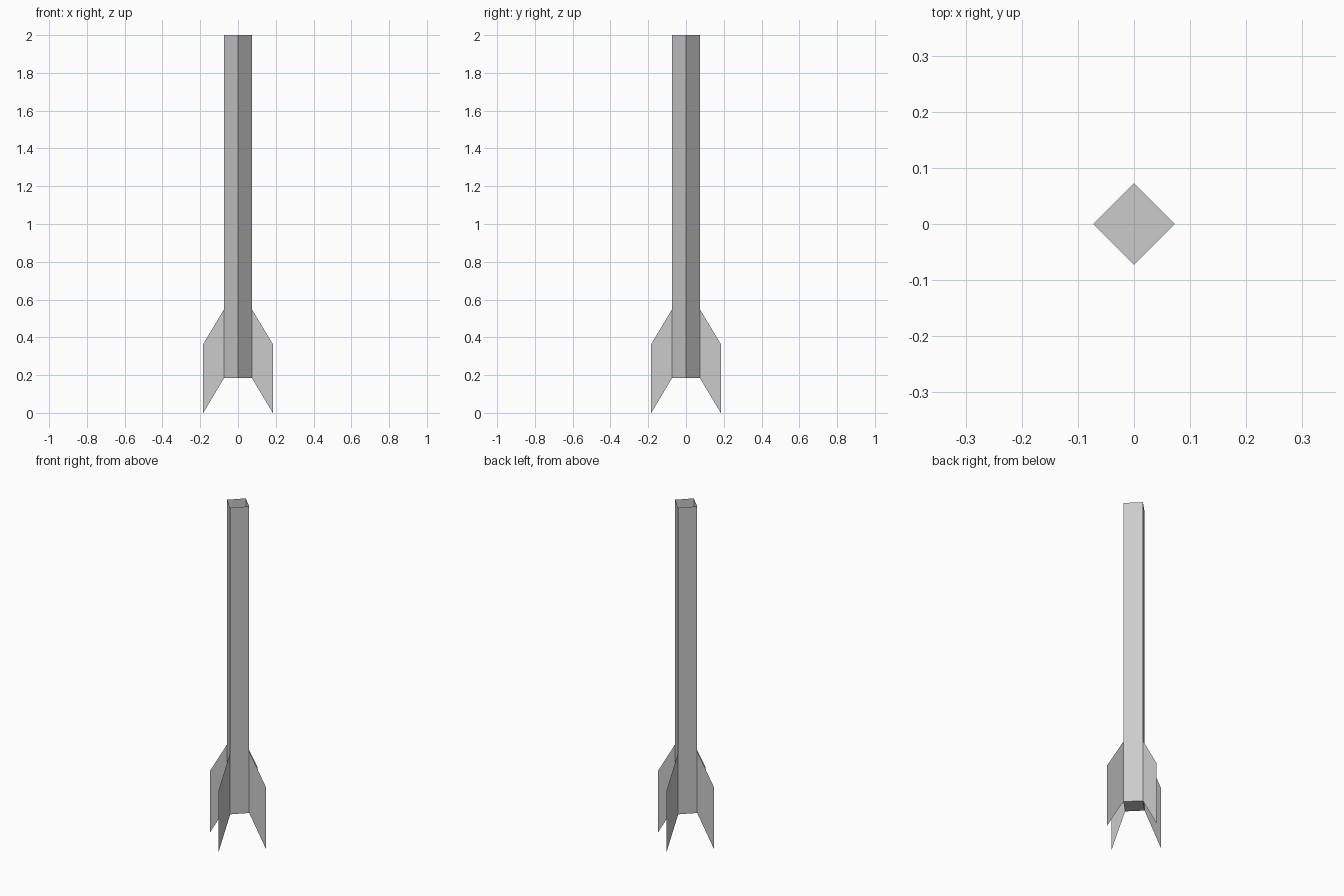
import bpy
import bmesh
from math import cos, sin, pi

if "Cube" in bpy.data.objects:
    bpy.data.objects.remove(bpy.data.objects["Cube"])

R = 0.073         # body corner radius
FIN_R = 0.184     # fin tip radius
BASE, TOP = 0.185, 2.0


def make_object(name, bm):
    mesh = bpy.data.meshes.new(name)
    bm.to_mesh(mesh)
    bm.free()
    obj = bpy.data.objects.new(name, mesh)
    bpy.context.collection.objects.link(obj)
    return obj


# Square body tube, corners on the axes, closed at the bottom and open at the top
bm = bmesh.new()
lower, upper = [
    [bm.verts.new((R * cos(i * pi / 2), R * sin(i * pi / 2), z)) for i in range(4)]
    for z in (BASE, TOP)
]
for i in range(4):
    j = (i + 1) % 4
    bm.faces.new((lower[i], lower[j], upper[j], upper[i]))
bm.faces.new(lower[::-1])
make_object("body_tube", bm)

# Four thin swept fins, one on each corner
fin_profile = [(R, BASE), (FIN_R, 0.0), (FIN_R, 0.365), (R, 0.55)]
for i in range(4):
    bm = bmesh.new()
    bm.faces.new([bm.verts.new((r, 0, z)) for r, z in fin_profile])
    fin = make_object(f"fin_{i + 1}", bm)
    fin.rotation_euler.z = i * pi / 2
